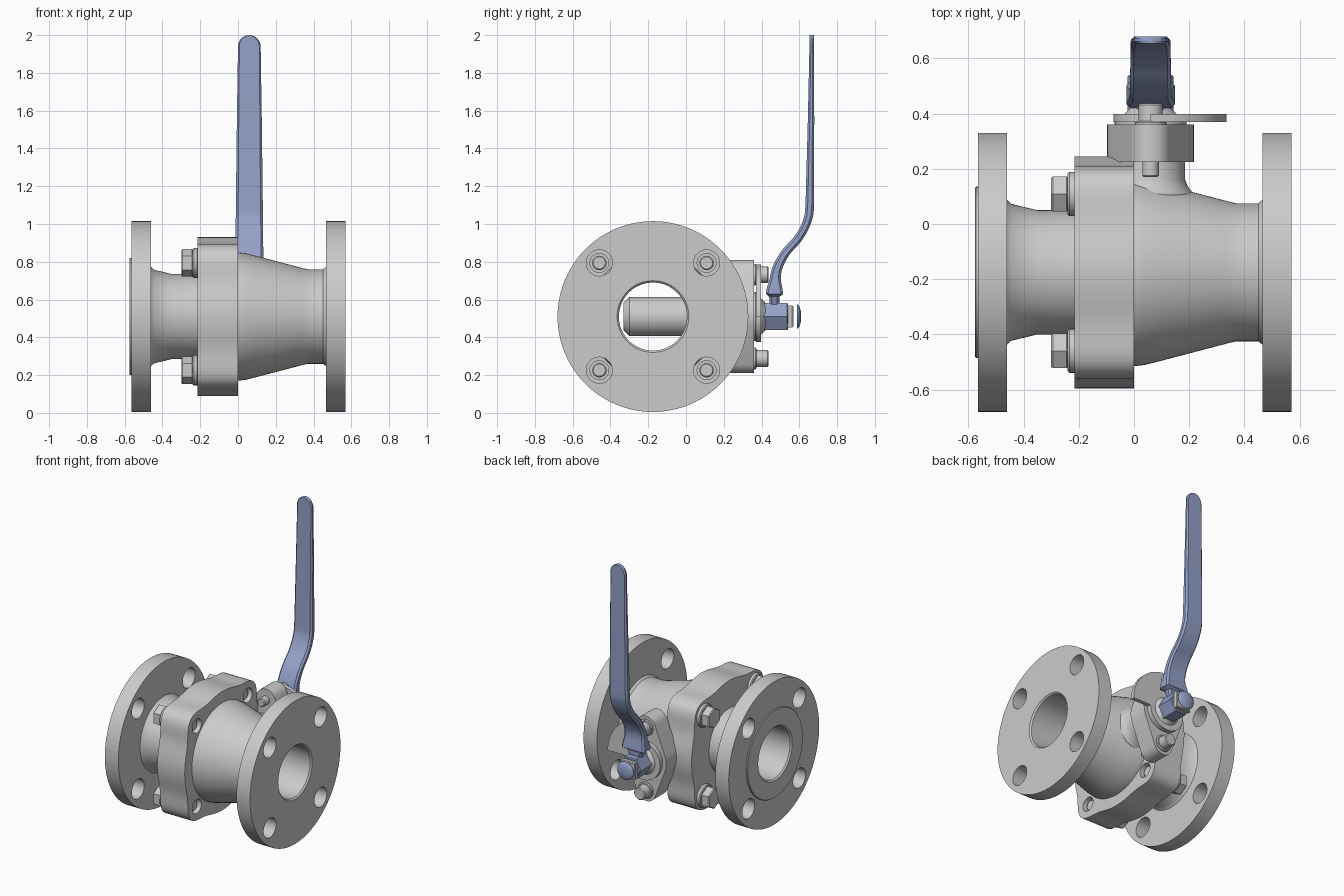
import bpy, bmesh
from math import sin, cos, pi, radians, exp, sqrt
from mathutils import Vector
from mathutils.geometry import convex_hull_2d

if "Cube" in bpy.data.objects:
    bpy.data.objects.remove(bpy.data.objects["Cube"])

PY, PZ = -0.175, 0.51      # pipe axis (runs along x)
SX, SZ = 0.06, 0.51        # stem axis (runs along y)
B = 0.284                  # bolt offset from pipe axis

blue = bpy.data.materials.new("blue_paint")
blue.diffuse_color = (0.30, 0.36, 0.58, 1)
blue.use_nodes = True
blue.node_tree.nodes["Principled BSDF"].inputs["Base Color"].default_value = blue.diffuse_color


def place(axis, a, u, v, c):
    """Point at distance a along the axis, offset u, v from the centre c."""
    return (a, c[0] + u, c[1] + v) if axis == 'x' else (c[0] + u, a, c[1] + v)


def finish(name, bm, mat=None):
    bmesh.ops.remove_doubles(bm, verts=bm.verts, dist=1e-5)
    bmesh.ops.recalc_face_normals(bm, faces=bm.faces)
    me = bpy.data.meshes.new(name)
    bm.to_mesh(me)
    bm.free()
    ob = bpy.data.objects.new(name, me)
    bpy.context.collection.objects.link(ob)
    if mat:
        me.materials.append(mat)
    bpy.ops.object.select_all(action='DESELECT')
    ob.select_set(True)
    bpy.context.view_layer.objects.active = ob
    bpy.ops.object.shade_smooth_by_angle(angle=radians(30))
    return ob


def lathe(name, pts, axis='x', c=(PY, PZ), n=72, mat=None, turn=0.0):
    """Revolve a closed profile of (along, radius) points."""
    bm = bmesh.new()
    rings = [[bm.verts.new(place(axis, a, r * cos(turn + 2 * pi * k / n),
                                 r * sin(turn + 2 * pi * k / n), c))
              for k in range(n)] for a, r in pts]
    for i in range(len(pts)):
        j = (i + 1) % len(pts)
        if pts[i][1] == 0 and pts[j][1] == 0:
            continue
        for k in range(n):
            m = (k + 1) % n
            bm.faces.new((rings[i][k], rings[i][m], rings[j][m], rings[j][k]))
    return finish(name, bm, mat)


def rod(name, a0, a1, r, axis, c, n=32, mat=None, bev=0.006, turn=0.0):
    return lathe(name, [(a0, 0), (a0, r - bev), (a0 + bev, r), (a1 - bev, r),
                        (a1, r - bev), (a1, 0)], axis, c, n, mat, turn)


def circle(r, u=0.0, v=0.0, n=48):
    return [(u + r * cos(2 * pi * k / n), v + r * sin(2 * pi * k / n)) for k in range(n)]


def plate(name, loops, a0, a1, axis='x', c=(PY, PZ)):
    """Extrude an outline with holes, as a filled 2D curve turned to mesh."""
    cu = bpy.data.curves.new(name, 'CURVE')
    cu.dimensions, cu.fill_mode, cu.extrude = '2D', 'BOTH', (a1 - a0) / 2
    for loop in loops:
        s = cu.splines.new('POLY')
        s.points.add(len(loop) - 1)
        for p, (u, v) in zip(s.points, loop):
            p.co = (u, v, 0, 1)
        s.use_cyclic_u = True
    tmp = bpy.data.objects.new(name + "_outline", cu)
    bpy.context.collection.objects.link(tmp)
    bpy.context.view_layer.update()
    me = bpy.data.meshes.new_from_object(tmp.evaluated_get(bpy.context.evaluated_depsgraph_get()))
    bpy.data.objects.remove(tmp)
    bm = bmesh.new()
    bm.from_mesh(me)
    for v in bm.verts:
        v.co = place(axis, v.co.z + (a0 + a1) / 2, v.co.x, v.co.y, c)
    return finish(name, bm)


corners = [(sy * B, sz * B) for sy in (-1, 1) for sz in (-1, 1)]

# End flanges
for name, a0, a1 in (("left_flange", -0.565, -0.46), ("right_flange", 0.465, 0.57)):
    plate(name, [circle(0.505, n=96), circle(0.19)] +
          [circle(0.069, u, v) for u, v in corners], a0, a1)

# Left neck with its raised sealing face
lathe("left_neck", [(-0.2, 0.225), (-0.35, 0.225), (-0.445, 0.248), (-0.46, 0.262),
                    (-0.5, 0.262), (-0.5, 0.31), (-0.572, 0.31), (-0.575, 0.307),
                    (-0.575, 0.19), (-0.565, 0.18), (-0.2, 0.18)])

# Tapered main body
lathe("body", [(-0.1, 0.34), (0.0, 0.34), (0.04, 0.335), (0.1, 0.32), (0.34, 0.257),
               (0.37, 0.25), (0.45, 0.25), (0.465, 0.262), (0.5, 0.262), (0.5, 0.2),
               (0.57, 0.19), (0.56, 0.18), (-0.1, 0.18)])

# Lobed body flange
lobed = []
for k in range(144):
    t = 2 * pi * k / 144
    d = (t % (pi / 2)) - pi / 4
    r = 0.42 + 0.08 * exp(-(d / 0.25) ** 2)
    lobed.append((r * cos(t), r * sin(t)))
plate("body_flange", [lobed, circle(0.185)] +
      [circle(0.05, u, v, 32) for u, v in corners], -0.215, 0.0)

# Body bolts with washers
for i, (u, v) in enumerate(corners):
    c = (PY + u, PZ + v)
    rod(f"bolt_washer_{i}", -0.24, -0.21, 0.08, 'x', c)
    rod(f"bolt_head_{i}", -0.30, -0.238, 0.073, 'x', c, 6, turn=pi / 6)
    rod(f"bolt_shank_{i}", -0.25, -0.02, 0.038, 'x', c)

# Stem boss, stem and mounting pad
S = (SX, SZ)
lathe("stem_boss", [(0.06, 0), (0.06, 0.16), (0.11, 0.155), (0.135, 0.135),
                    (0.16, 0.125), (0.24, 0.125), (0.24, 0)], 'y', S)
rod("stem", -0.33, 0.42, 0.104, 'y', S, 48, bev=0.03)
hull_pts = circle(0.157) + circle(0.075, 0, 0.225) + circle(0.075, 0, -0.225)
pad = [hull_pts[i] for i in convex_hull_2d([Vector(p) for p in hull_pts])]
plate("mounting_pad", [pad], 0.225, 0.36, 'y', S)
rod("gland_ring", 0.355, 0.375, 0.13, 'y', S, 48)

# Fan-shaped stop plate
fan = [(0.275 * cos(pi / 2 * k / 20), 0.275 * sin(pi / 2 * k / 20)) for k in range(21)]
fan += [(0.135 * cos(pi / 2 + 1.5 * pi * k / 40), 0.135 * sin(pi / 2 + 1.5 * pi * k / 40))
        for k in range(41)]
plate("stop_plate", [fan], 0.37, 0.398, 'y', S)

# Pad studs
for i, dz in enumerate((-0.222, 0.222)):
    c = (SX, SZ + dz)
    rod(f"pad_stud_shank_{i}", 0.17, 0.37, 0.03, 'y', c)
    rod(f"pad_stud_washer_{i}", 0.355, 0.373, 0.057, 'y', c)
    rod(f"pad_stud_head_{i}", 0.365, 0.437, 0.044, 'y', c)

# Handle hub, nut and domed cap
rod("handle_hub", 0.395, 0.54, 0.083, 'y', S, 6, blue)
rod("stem_nut", 0.535, 0.568, 0.082, 'y', S, 4, turn=pi / 4)
dome = [(0.588, 0), (0.588, 0.064)]
dome += [(0.588 + 0.022 * sin(pi / 2 * k / 6), 0.064 * cos(pi / 2 * k / 6)) for k in range(1, 6)]
lathe("hub_cap", dome + [(0.61, 0)], 'y', S, 32, blue)

# Lever: octagonal section swept along a smoothed path of (y, z, thickness, half width)
key = [(0.468, 0.57, 0.05, 0.045), (0.468, 0.615, 0.055, 0.06), (0.468, 0.63, 0.092, 0.088),
       (0.469, 0.655, 0.085, 0.088), (0.472, 0.70, 0.062, 0.078), (0.483, 0.765, 0.052, 0.075),
       (0.525, 0.845, 0.046, 0.074), (0.598, 0.93, 0.044, 0.073), (0.643, 1.02, 0.045, 0.072),
       (0.656, 1.13, 0.045, 0.071), (0.662, 1.55, 0.034, 0.066), (0.666, 1.94, 0.025, 0.06)]
K = [Vector(k) for k in key]
path = []
for i in range(len(K) - 1):
    p0, p1, p2, p3 = K[max(i - 1, 0)], K[i], K[i + 1], K[min(i + 2, len(K) - 1)]
    smooth = 4 <= i <= 8
    steps = 6 if smooth else 1
    for s in range(steps):
        t = s / steps
        path.append(0.5 * (2 * p1 + (p2 - p0) * t + (2 * p0 - 5 * p1 + 4 * p2 - p3) * t * t
                           + (3 * p1 - p0 - 3 * p2 + p3) * t ** 3))
for k in range(13):
    t = radians(86) * k / 12
    path.append(Vector((0.666, 1.94 + 0.06 * sin(t), 0.025, 0.06 * cos(t))))

bm = bmesh.new()
rings = []
for i, p in enumerate(path):
    a, b = path[max(i - 1, 0)], path[min(i + 1, len(path) - 1)]
    ty, tz = b[0] - a[0], b[1] - a[1]
    ln = sqrt(ty * ty + tz * tz)
    ny, nz = tz / ln, -ty / ln
    h, w = p[2] / 2, p[3]
    e = min(0.012, h * 0.6, w * 0.6)
    sec = [(w - e, h), (w, h - e), (w, e - h), (w - e, -h),
           (e - w, -h), (-w, e - h), (-w, h - e), (e - w, h)]
    rings.append([bm.verts.new((SX + x, p[0] + ny * d, p[1] + nz * d)) for x, d in sec])
for r0, r1 in zip(rings, rings[1:]):
    for k in range(8):
        m = (k + 1) % 8
        bm.faces.new((r0[k], r0[m], r1[m], r1[k]))
bm.faces.new(rings[0])
bm.faces.new(rings[-1])
finish("lever_handle", bm, blue)
